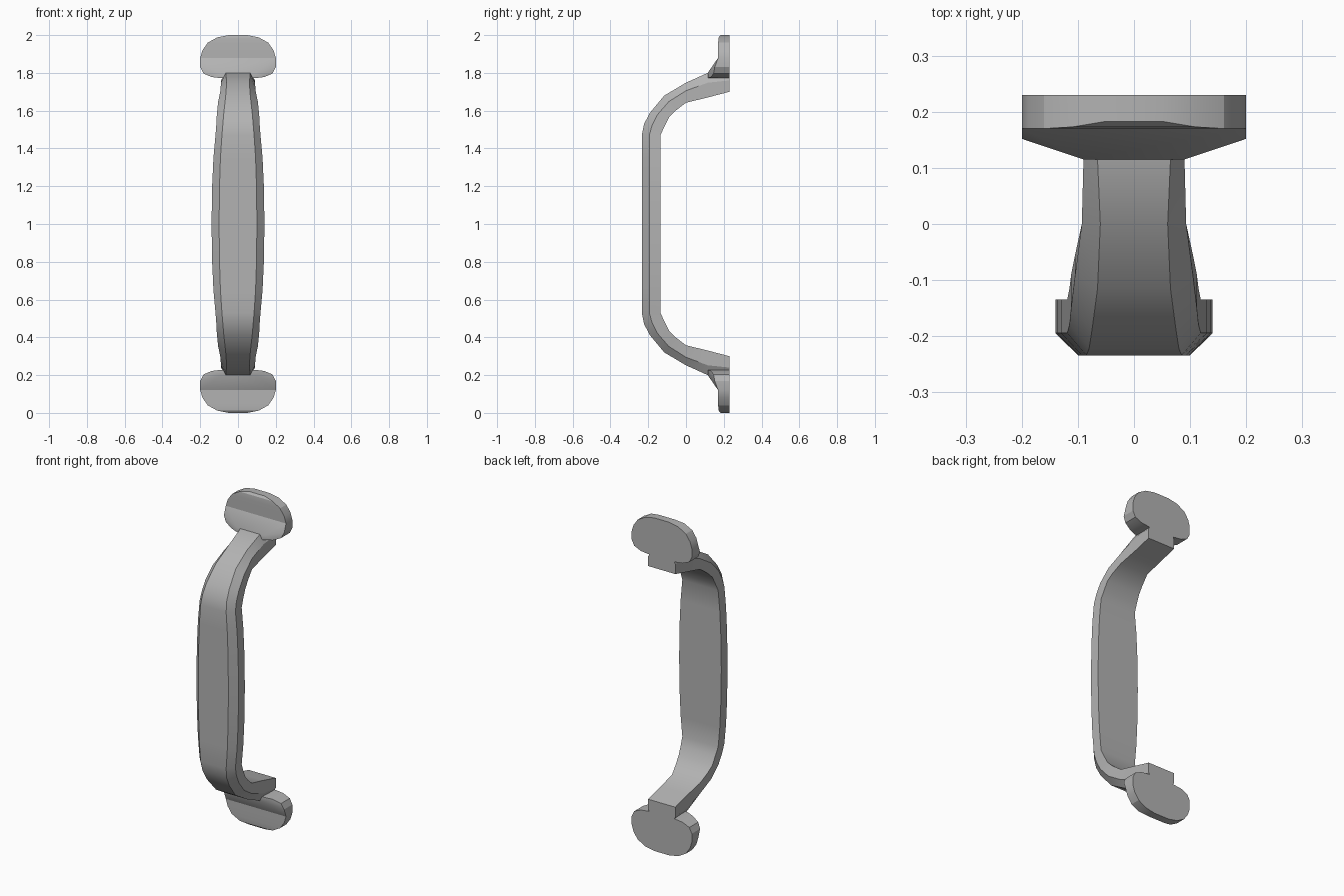
import bpy, bmesh, math
from mathutils import Vector

cube = bpy.data.objects.get("Cube")
if cube:
    bpy.data.objects.remove(cube)

metal = bpy.data.materials.new("plain grey")
metal.use_nodes = True
GREY = (0.45, 0.45, 0.45, 1)
metal.diffuse_color = GREY
metal.node_tree.nodes["Principled BSDF"].inputs["Base Color"].default_value = GREY


def finish(bm, name):
    bmesh.ops.recalc_face_normals(bm, faces=bm.faces)
    mesh = bpy.data.meshes.new(name)
    bm.to_mesh(mesh)
    bm.free()
    mesh.materials.append(metal)
    obj = bpy.data.objects.new(name, mesh)
    bpy.context.scene.collection.objects.link(obj)
    bpy.ops.object.select_all(action='DESELECT')
    obj.select_set(True)
    bpy.context.view_layer.objects.active = obj
    bpy.ops.object.shade_smooth_by_angle(angle=math.radians(25))


# Handle: upper half sections as outer (y, z), inner (y, z), front half width, full half width
upper = [
    ((.23, 1.80), (.23, 1.70), .065, .09),
    ((.115, 1.80), (.115, 1.67), .065, .09),
    ((0, 1.748), (0, 1.642), .06, .093),
    ((-.115, 1.68), (-.055, 1.60), .065, .105),
    ((-.19, 1.59), (-.09, 1.565), .075, .112),
    ((-.222, 1.53), (-.115, 1.515), .08, .115),
    ((-.234, 1.47), (-.135, 1.47), .085, .119),
    ((-.234, 1.35), (-.135, 1.35), .093, .13),
    ((-.234, 1.2), (-.135, 1.2), .098, .137),
    ((-.234, 1.0), (-.135, 1.0), .10, .14),
]
flip = lambda p: (p[0], 2 - p[1])
lower = [(flip(o), flip(i), f, w) for o, i, f, w in reversed(upper[:-1])]

bm = bmesh.new()
rings = []
for outer, inner, front, full in upper + lower:
    o, i = Vector((0, *outer)), Vector((0, *inner))
    side = o.lerp(i, .4)
    ring = [(o, -front), (o, front), (side, full), (i, full), (i, -full), (side, -full)]
    rings.append([bm.verts.new((x, p.y, p.z)) for p, x in ring])
for a, b in zip(rings, rings[1:]):
    for k in range(6):
        n = (k + 1) % 6
        bm.faces.new((a[k], a[n], b[n], b[k]))
bm.faces.new(rings[0])
bm.faces.new(rings[-1])
finish(bm, "handle_grip")

# Mounting plate: half outline (x, z, front y) from its far end to the handle
outline = [(.05, 2.0, .183), (.11, 1.988, .173), (.16, 1.96, .17), (.188, 1.92, .17),
           (.2, 1.88, .17), (.2, 1.83, .152), (.183, 1.797, .146),
           (.14, 1.778, .132), (.09, 1.772, .116)]
CREASE = 4


def plate(name, turn):
    bm = bmesh.new()

    def side_verts(s):
        fronts = [bm.verts.new((s * x, y, turn(z))) for x, z, y in outline]
        backs = [bm.verts.new((s * x, .23, turn(z))) for x, z, y in outline]
        return fronts, backs, bm.verts.new((s * .09, .115, turn(1.80)))

    (lf, lb, lc), (rf, rb, rc) = side_verts(1), side_verts(-1)
    # Rim and sloped corners
    for f, b, corner in ((lf, lb, lc), (rf, rb, rc)):
        for k in range(len(f) - 1):
            bm.faces.new((f[k], f[k + 1], b[k + 1], b[k]))
            if k >= CREASE:
                bm.faces.new((corner, f[k], f[k + 1]))
    # Front bands, slope towards the handle, ends and flat back
    for k in range(CREASE):
        bm.faces.new((lf[k], lf[k + 1], rf[k + 1], rf[k]))
    bm.faces.new((lf[CREASE], lc, rc, rf[CREASE]))
    bm.faces.new((lc, lf[-1], rf[-1], rc))
    for k in (0, -1):
        bm.faces.new((lf[k], lb[k], rb[k], rf[k]))
    bm.faces.new(lb + rb[::-1])
    finish(bm, name)


plate("upper_mounting_plate", lambda z: z)
plate("lower_mounting_plate", lambda z: 2 - z)
